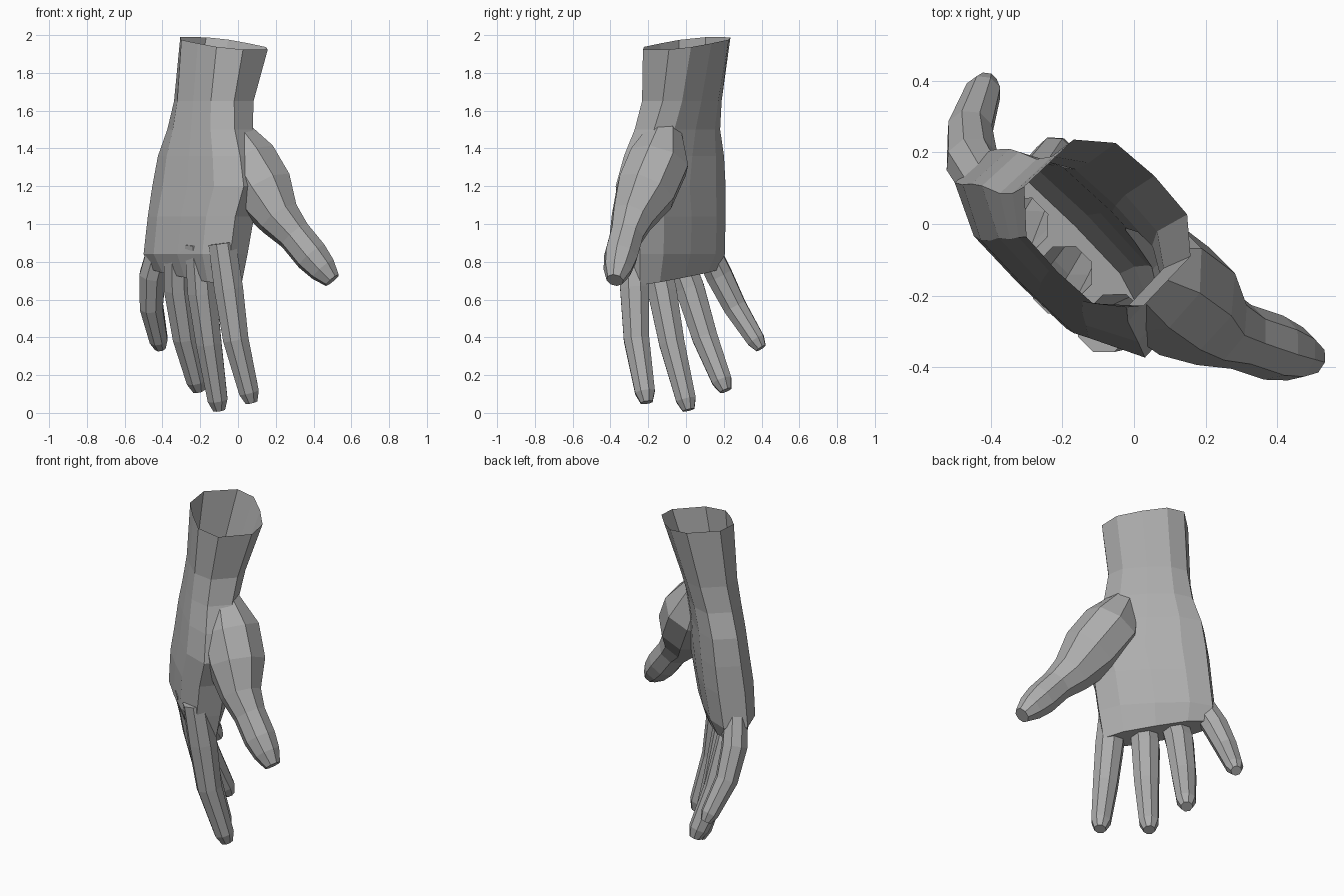
import bpy, bmesh, math
from mathutils import Vector

if "Cube" in bpy.data.objects:
    bpy.data.objects.remove(bpy.data.objects["Cube"])

skin = bpy.data.materials.new("grey_skin")
skin.diffuse_color = (0.42, 0.42, 0.42, 1)
skin.use_nodes = True
skin.node_tree.nodes["Principled BSDF"].inputs["Base Color"].default_value = skin.diffuse_color

# Hand axes: ACROSS points to the thumb side, PALM points out of the palm
R = math.sqrt(0.5)
ACROSS, PALM, UP = Vector((R, -R, 0)), Vector((R, R, 0)), Vector((0, 0, 1))


def loft(name, rings):
    """Closed tube through rings of equal point count."""
    bm = bmesh.new()
    loops = [[bm.verts.new(p) for p in ring] for ring in rings]
    n = len(loops[0])
    for a, b in zip(loops, loops[1:]):
        for i in range(n):
            j = (i + 1) % n
            bm.faces.new((a[i], a[j], b[j], b[i]))
    bm.faces.new(loops[0])
    bm.faces.new(loops[-1])
    bmesh.ops.recalc_face_normals(bm, faces=bm.faces)
    mesh = bpy.data.meshes.new(name)
    bm.to_mesh(mesh)
    bm.free()
    mesh.materials.append(skin)
    obj = bpy.data.objects.new(name, mesh)
    bpy.context.collection.objects.link(obj)
    return obj


def digit(name, points, radii, sides=8):
    """Tube along the points, closed by a smaller blunt tip ring."""
    pts = [Vector(p) for p in points]
    pts.append(pts[-1] + (pts[-1] - pts[-2]).normalized() * radii[-1] * 1.0)
    radii = radii + [radii[-1] * 0.6]
    rings = []
    for k, (p, r) in enumerate(zip(pts, radii)):
        t = (pts[min(k + 1, len(pts) - 1)] - pts[max(k - 1, 0)]).normalized()
        side = t.cross(PALM).normalized()
        front = side.cross(t).normalized()
        rings.append([p + (side * math.cos(a) + front * math.sin(a)) * r
                      for a in (math.tau * (i + 0.5) / sides for i in range(sides))])
    return loft(name, rings)


# Wrist and palm: height, little-finger edge, thumb edge, back, palm
levels = [
    (1.957, -.29, .18, -.245, .135),
    (1.65, -.30, .15, -.26, .04),
    (1.50, -.325, .18, -.28, 0),
    (1.36, -.375, .24, -.30, -.02),
    (1.20, -.40, .285, -.32, -.03),
    (1.04, -.415, .24, -.34, -.045),
    (.84, -.435, .215, -.345, -.075),
    (.71, -.41, .19, -.29, -.12),
]
# Half of the cross-section from back to palm, mirrored for the other half
half = [(.56, .02), (1, .27), (.98, .77), (.6, .97)]
section = [(0, 0)] + half + [(0, 1)] + [(-a, b) for a, b in reversed(half)]
rings = []
for k, (z, u0, u1, back, palm) in enumerate(levels):
    tilt = -.14 if k in (0, len(levels) - 1) else 0
    mid, wide = (u0 + u1) / 2, (u1 - u0) / 2
    rings.append([ACROSS * (mid + a * wide) + PALM * (back + b * (palm - back))
                  + UP * (z + tilt * (mid + a * wide + .06)) for a, b in section])
hand = loft("hand", rings)

# Fingers: knuckle, middle joint, end joint and fingertip
finger_radii = [.078, .083, .073, .057]
fingers = {
    "index_finger": [(-.085, -.285, .90), (-.05, -.272, .66), (-.012, -.262, .39), (.058, -.217, .11)],
    "middle_finger": [(-.21, -.18, .90), (-.19, -.125, .64), (-.155, -.075, .37), (-.108, 0, .07)],
    "ring_finger": [(-.32, -.06, .88), (-.315, .02, .66), (-.278, .1, .40), (-.22, .19, .17)],
    "little_finger": [(-.405, .095, .90), (-.452, .175, .73), (-.458, .26, .56), (-.42, .37, .385)],
}
parts = [digit(name, pts, [r * (.9 if name == "little_finger" else 1) for r in finger_radii])
         for name, pts in fingers.items()]

# Thumb, swelling into the ball of the palm
thumb = [(-.03, -.11, 1.50), (.045, -.145, 1.33), (.14, -.215, 1.17), (.22, -.285, 1.03),
         (.30, -.315, .94), (.39, -.345, .83), (.45, -.362, .76)]
parts.append(digit("thumb", thumb, [.09, .17, .168, .118, .093, .093, .077]))

# Fuse the digits with the palm
for part in parts:
    union = hand.modifiers.new(part.name, 'BOOLEAN')
    union.operation, union.solver, union.object = 'UNION', 'EXACT', part
    bpy.context.view_layer.objects.active = hand
    bpy.ops.object.modifier_apply(modifier=union.name)
    bpy.data.objects.remove(part)

# Open the wrist end
bm = bmesh.new()
bm.from_mesh(hand.data)
cap = [f for f in bm.faces if f.normal.z > 0.8 and f.calc_center_median().z > 1.9]
bmesh.ops.delete(bm, geom=cap, context='FACES')
bm.to_mesh(hand.data)
bm.free()
